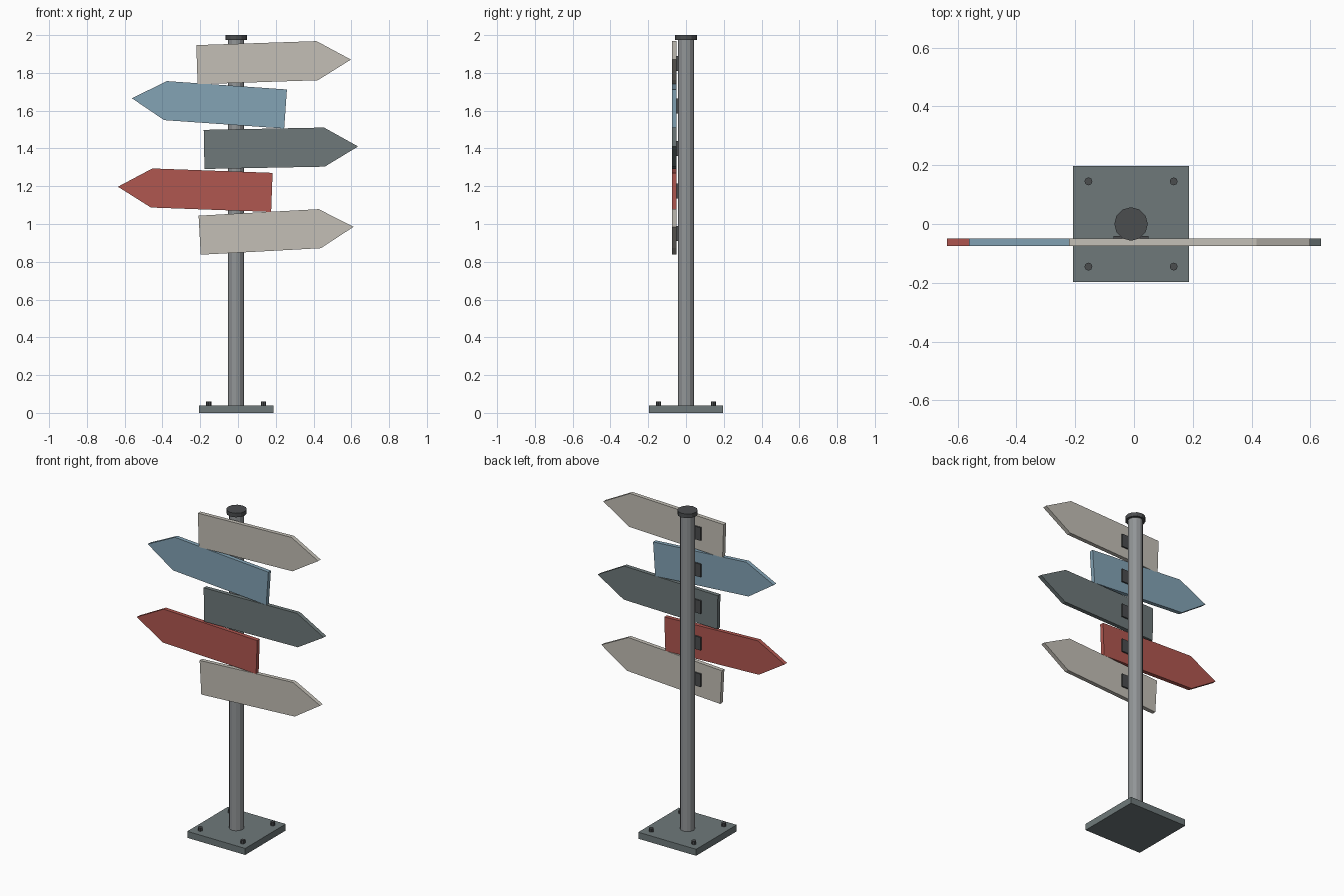
import bpy, bmesh, math
from mathutils import Matrix

if "Cube" in bpy.data.objects:
    bpy.data.objects.remove(bpy.data.objects["Cube"])

CX = -0.01  # post axis


def material(name, rgb):
    lin = [(c / 255 / 12.92) if c / 255 <= 0.04045 else ((c / 255 + 0.055) / 1.055) ** 2.4 for c in rgb]
    m = bpy.data.materials.new(name)
    m.diffuse_color = (*lin, 1)
    m.use_nodes = True
    m.node_tree.nodes["Principled BSDF"].inputs["Base Color"].default_value = m.diffuse_color
    return m


BEIGE = material("beige paint", (195, 191, 182))
BLUE = material("blue paint", (131, 163, 181))
SLATE = material("slate grey", (110, 121, 122))
RED = material("red paint", (176, 87, 80))
STEEL = material("post steel", (146, 149, 151))
DARK = material("dark metal", (75, 77, 79))


def finish(name, bm, mat):
    bmesh.ops.recalc_face_normals(bm, faces=bm.faces)
    me = bpy.data.meshes.new(name)
    bm.to_mesh(me)
    bm.free()
    me.materials.append(mat)
    ob = bpy.data.objects.new(name, me)
    bpy.context.collection.objects.link(ob)
    return ob


def box(name, x, y, z, mat):
    """Box from (min, max) pairs."""
    bm = bmesh.new()
    size = [b - a for a, b in (x, y, z)]
    mid = [(a + b) / 2 for a, b in (x, y, z)]
    bmesh.ops.create_cube(bm, size=1, matrix=Matrix.Translation(mid) @ Matrix.Diagonal((*size, 1)))
    return finish(name, bm, mat)


def cylinder(name, x, y, z0, z1, r, sides, mat):
    bm = bmesh.new()
    bmesh.ops.create_cone(bm, cap_ends=True, segments=sides, radius1=r, radius2=r, depth=z1 - z0,
                          matrix=Matrix.Translation((x, y, (z0 + z1) / 2)))
    return finish(name, bm, mat)


def arrow_sign(name, cx, cz, direction, tilt, mat):
    """Pointed board: rectangular body centred on (cx, cz) with a tip on one end."""
    w, h, tip = 0.3185, 0.1035, 0.497
    bm = bmesh.new()
    profile = [(-w, -h), (w, -h), (tip, 0), (w, h), (-w, h)]
    face = bm.faces.new([bm.verts.new((direction * x, -0.075, z)) for x, z in profile])
    ext = bmesh.ops.extrude_face_region(bm, geom=[face])
    bmesh.ops.translate(bm, vec=(0, 0.025, 0), verts=[g for g in ext["geom"] if isinstance(g, bmesh.types.BMVert)])
    bm.transform(Matrix.Translation((cx, 0, cz)) @ Matrix.Rotation(math.radians(-tilt), 4, 'Y'))
    return finish(name, bm, mat)


# Base plate with four bolts
box("base_plate", (CX - 0.197, CX + 0.197), (-0.197, 0.197), (0, 0.04), SLATE)
for i, (sx, sy) in enumerate([(-1, -1), (1, -1), (1, 1), (-1, 1)]):
    cylinder(f"base_bolt_{i + 1}", CX + sx * 0.145, sy * 0.145, 0.038, 0.06, 0.0135, 8, DARK)

# Post and cap
cylinder("post", CX, 0, 0.038, 1.976, 0.0425, 12, STEEL)
cylinder("post_cap", CX, 0, 1.975, 2.0, 0.057, 12, DARK)

# Arrow boards, top to bottom, each with a bracket to the post
SIGNS = [
    (0.101, 1.854, 1, 1.9, BEIGE),
    (-0.066, 1.631, -1, -4.0, BLUE),
    (0.139, 1.401, 1, 1.1, SLATE),
    (-0.139, 1.179, -1, -2.1, RED),
    (0.115, 0.958, 1, 3.1, BEIGE),
]
for i, (x, z, d, tilt, mat) in enumerate(SIGNS):
    arrow_sign(f"arrow_board_{i + 1}", x, z, d, tilt, mat)
    bz = 1.85 - 0.225 * i
    box(f"bracket_{i + 1}", (CX - 0.06, CX + 0.06), (-0.0515, -0.041), (bz - 0.04, bz + 0.04), DARK)
